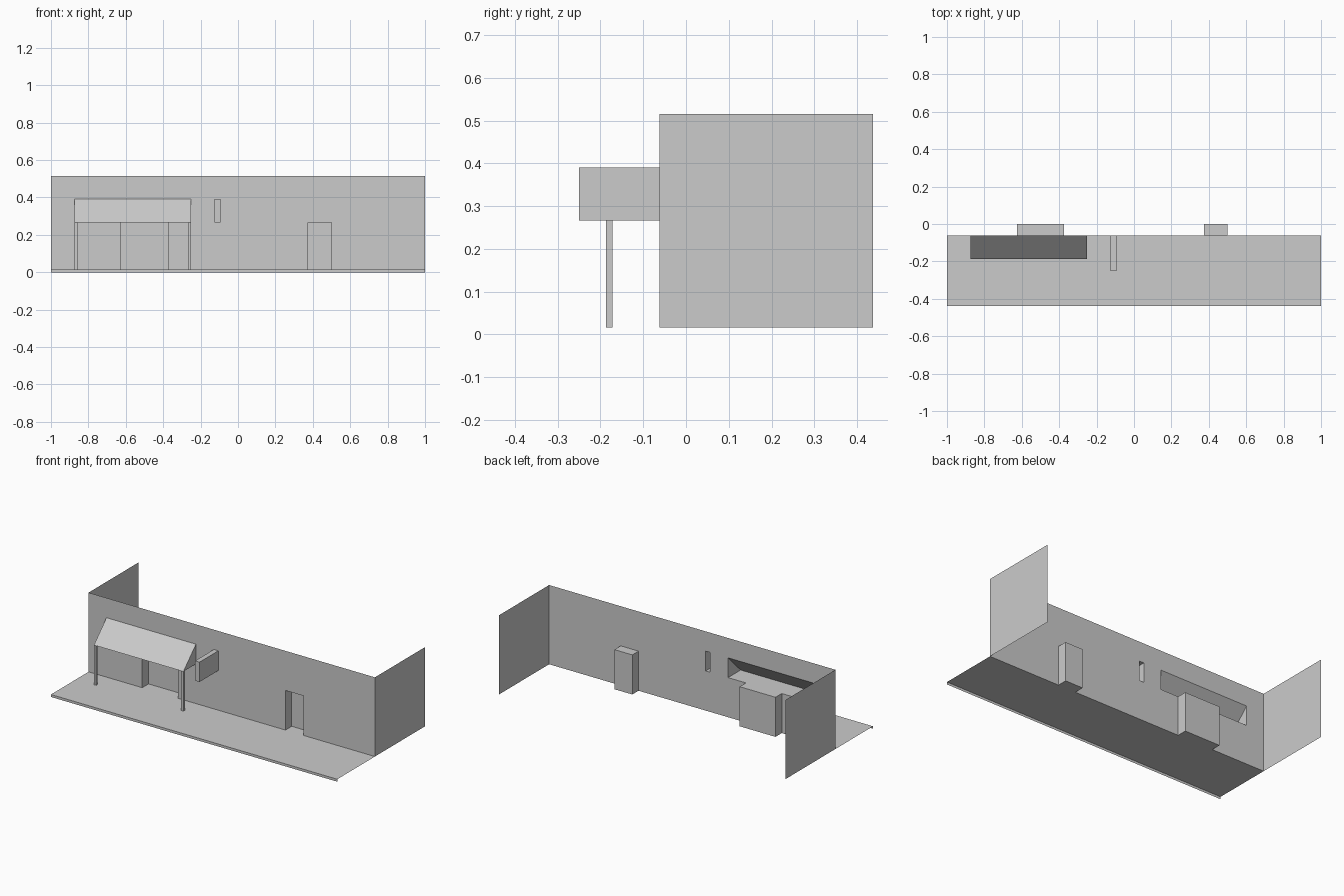
import bpy, bmesh

if "Cube" in bpy.data.objects:
    bpy.data.objects.remove(bpy.data.objects["Cube"])

U = 1 / 64                      # the model sits on a 1/64 grid
FLOOR, LINTEL, AWN_TOP, TOP = U, 17 * U, 25 * U, 33 * U
WALL_Y = -0.0625
FRONT_Y, BACK_Y = -0.4375, 0.4375


def finish(name, bm):
    bmesh.ops.remove_doubles(bm, verts=bm.verts, dist=1e-5)
    me = bpy.data.meshes.new(name)
    bm.to_mesh(me)
    bm.free()
    ob = bpy.data.objects.new(name, me)
    bpy.context.collection.objects.link(ob)
    return ob


def sheets(name, faces):
    """Object made from a few flat polygons."""
    bm = bmesh.new()
    for pts in faces:
        bm.faces.new([bm.verts.new(p) for p in pts])
    return finish(name, bm)


def box(name, x, y, z, skip=""):
    """Box shell without the sides listed in skip (l r f b d u)."""
    (a, b), (c, d), (e, f) = x, y, z
    sides = {
        "l": [(a, d, e), (a, c, e), (a, c, f), (a, d, f)],
        "r": [(b, c, e), (b, d, e), (b, d, f), (b, c, f)],
        "f": [(a, c, e), (b, c, e), (b, c, f), (a, c, f)],
        "b": [(b, d, e), (a, d, e), (a, d, f), (b, d, f)],
        "d": [(a, d, e), (b, d, e), (b, c, e), (a, c, e)],
        "u": [(a, c, f), (b, c, f), (b, d, f), (a, d, f)],
    }
    return sheets(name, [s for k, s in sides.items() if k not in skip])


doors = {"wide_door": (-0.625, -0.375), "narrow_door": (0.375, 0.5)}
awning_x = (-0.875, -0.25)
sign_x = (-0.125, -0.09375)

# Front wall: grid of panels with openings behind doors, awning and sign
holes = [(x, (FLOOR, LINTEL)) for x in doors.values()]
holes += [(awning_x, (LINTEL, AWN_TOP)), (sign_x, (LINTEL, AWN_TOP))]
xs = sorted({-1, 1} | {v for h in holes for v in h[0]})
zs = [FLOOR, LINTEL, AWN_TOP, TOP]
panels = []
for x0, x1 in zip(xs, xs[1:]):
    for z0, z1 in zip(zs, zs[1:]):
        cx, cz = (x0 + x1) / 2, (z0 + z1) / 2
        if not any(h[0][0] < cx < h[0][1] and h[1][0] < cz < h[1][1] for h in holes):
            panels.append([(x0, WALL_Y, z0), (x1, WALL_Y, z0),
                           (x1, WALL_Y, z1), (x0, WALL_Y, z1)])
sheets("front_wall", panels)

# Side walls
for name, s in (("left_wall", -1), ("right_wall", 1)):
    pts = [(s, WALL_Y, FLOOR), (s, BACK_Y, FLOOR), (s, BACK_Y, TOP), (s, WALL_Y, TOP)]
    sheets(name, [pts if s > 0 else pts[::-1]])

# Pavement sheet with a kerb face along the front
sheets("pavement", [
    [(-1, FRONT_Y, FLOOR), (1, FRONT_Y, FLOOR), (1, WALL_Y, FLOOR), (-1, WALL_Y, FLOOR)],
    [(-1, FRONT_Y, 0), (1, FRONT_Y, 0), (1, FRONT_Y, FLOOR), (-1, FRONT_Y, FLOOR)],
])

# Door recesses, open to the front, seen from the inside
for name, x in doors.items():
    box(name + "_recess", x, (WALL_Y, 0), (FLOOR, LINTEL), "f").data.flip_normals()

# Awning: slope, underside and triangular ends, open to the wall
l, r = awning_x
eave = -0.1875
sheets("awning", [
    [(l, eave, LINTEL), (r, eave, LINTEL), (r, WALL_Y, AWN_TOP), (l, WALL_Y, AWN_TOP)],
    [(l, WALL_Y, LINTEL), (r, WALL_Y, LINTEL), (r, eave, LINTEL), (l, eave, LINTEL)],
    [(r, eave, LINTEL), (r, WALL_Y, LINTEL), (r, WALL_Y, AWN_TOP)],
    [(l, WALL_Y, LINTEL), (l, eave, LINTEL), (l, WALL_Y, AWN_TOP)],
])

# Awning posts
for name, x in (("left_post", l), ("right_post", r - U)):
    box(name, (x, x + U), (eave, eave + U), (FLOOR, LINTEL), "du")

# Projecting sign, open to the wall
box("hanging_sign", sign_x, (-0.25, WALL_Y), (LINTEL, AWN_TOP), "b")
